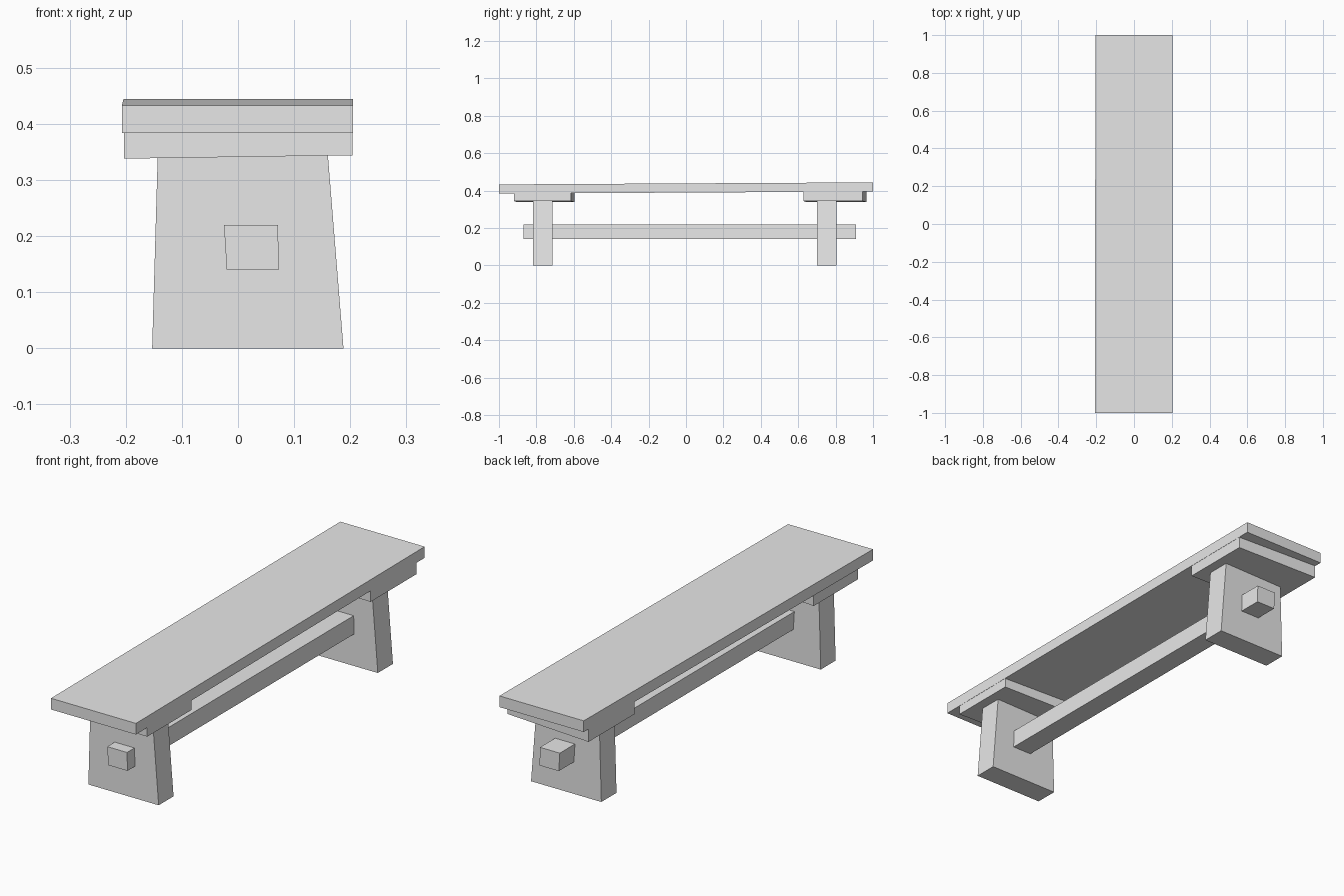
import bpy, bmesh
from mathutils import Vector

old = bpy.data.objects.get("Cube")
if old:
    bpy.data.objects.remove(old, do_unlink=True)

grey = bpy.data.materials.new("plain_grey")
grey.use_nodes = True
grey.diffuse_color = (0.8, 0.8, 0.8, 1)
grey.node_tree.nodes["Principled BSDF"].inputs["Base Color"].default_value = (0.8, 0.8, 0.8, 1)


def plank(name, x, y, z, shape=None):
    """Box spanning the ranges x, y, z; shape(sx, sy, sz) returns a corner
    offset, where each s is 0 on the low side and 1 on the high side."""
    bm = bmesh.new()
    bmesh.ops.create_cube(bm, size=1)
    for v in bm.verts:
        s = [int(c > 0) for c in v.co]
        v.co = Vector((x[s[0]], y[s[1]], z[s[2]]))
        if shape:
            v.co += Vector(shape(*s))
    mesh = bpy.data.meshes.new(name)
    bm.to_mesh(mesh)
    bm.free()
    mesh.materials.append(grey)
    obj = bpy.data.objects.new(name, mesh)
    bpy.context.collection.objects.link(obj)
    return obj


# Seat board, rising slightly towards the back
plank("seat", (-0.207, 0.205), (-1, 1), (0.384, 0.433),
      lambda sx, sy, sz: (0.003 * sy * (1 - sx), 0, 0.011 * sy))

# Stretcher beam running through both legs, slightly skewed in section
plank("stretcher", (-0.02, 0.073), (-0.87, 0.91), (0.14, 0.22),
      lambda sx, sy, sz: (-0.005 * sz if not sx else -0.002 * sz, 0, 0))

# Each end: a tapered leg board and a slightly crooked cleat under the seat
for end, leg_y, cleat_y, top in (
        ("front", (-0.818, -0.715), (-0.92, -0.615), 0.386),
        ("back", (0.70, 0.805), (0.627, 0.945), 0.395)):
    plank(end + "_leg", (-0.153, 0.188), leg_y, (0, 0.346),
          lambda sx, sy, sz: ((-0.028 if sx else 0.01) * sz, 0, 0))
    plank(end + "_cleat", (-0.203, 0.204), cleat_y, (0.338, top),
          lambda sx, sy, sz: (0, 0.02 * (1 - sx), 0.006 * sx * (1 - sz)))
